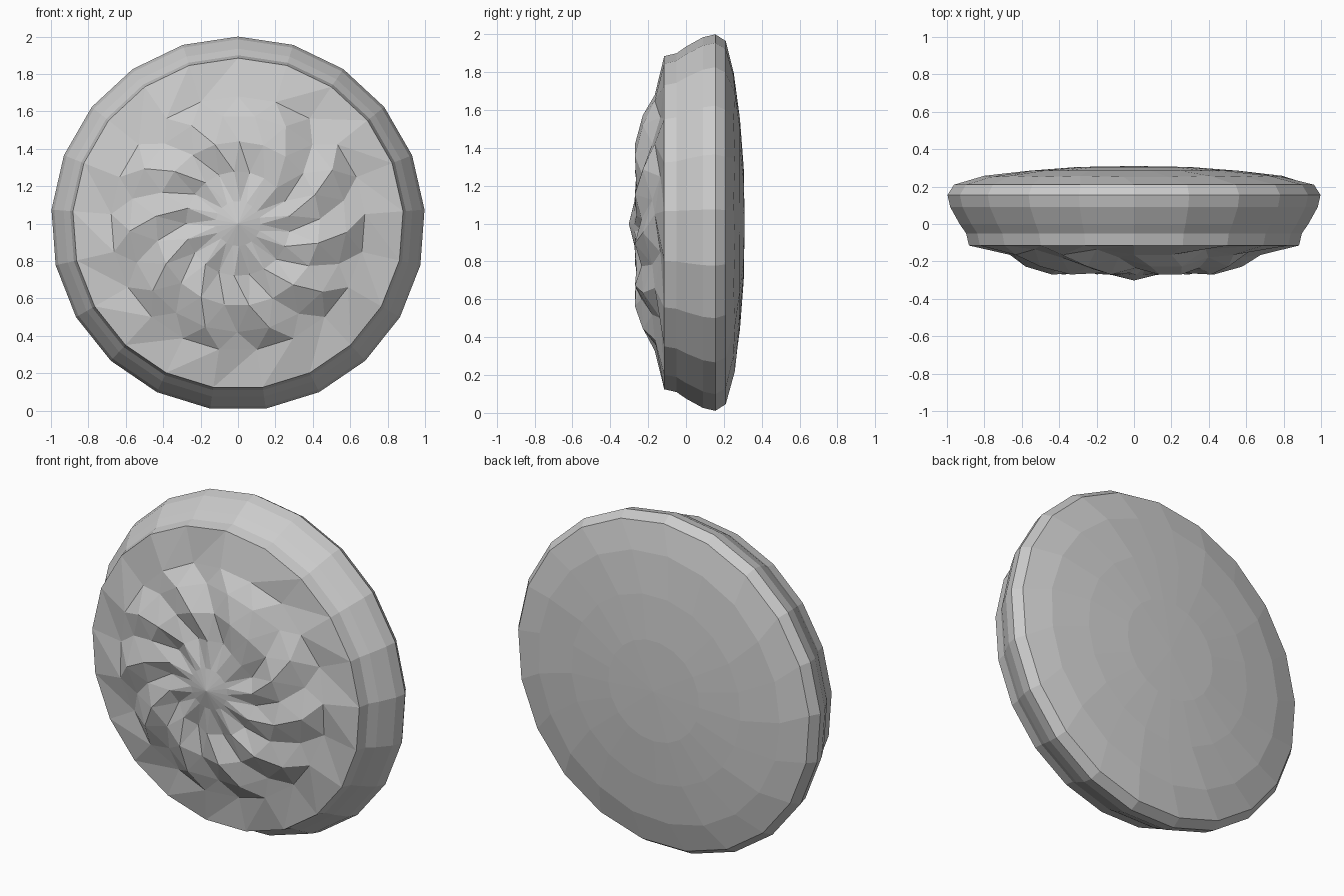
import bpy, bmesh, math

if "Cube" in bpy.data.objects:
    bpy.data.objects.remove(bpy.data.objects["Cube"])

N = 21  # sides of the disc

# rings front to back: radius, depth y, twist in degrees, valley depth
RINGS = [
    (0.12, -0.272, -40, 0.0),
    (0.28, -0.262, -30, 0.035),
    (0.44, -0.270, -18, 0.035),
    (0.58, -0.228, -9, 0.05),
    (0.68, -0.165, 0, 0.03),
    (0.885, -0.115, 0, 0.0),
    (0.90, -0.05, 0, 0.0),
    (0.935, 0.0, 0, 0.0),
    (0.985, 0.09, 0, 0.0),
    (1.0, 0.155, 0, 0.0),
    (0.965, 0.21, 0, 0.0),
    (0.80, 0.252, 4, 0.006),
    (0.56, 0.285, 8, 0.0),
    (0.30, 0.305, 8, 0.0),
]

bm = bmesh.new()
rings = []
for r, y, twist, dip in RINGS:
    ring = []
    for k in range(N):
        a = math.pi / 2 + 2 * math.pi * k / N + math.radians(twist)
        # every second spoke sinks to make the swirl
        d = dip if k % 2 else 0.0
        ring.append(bm.verts.new((r * math.cos(a), y + d, 1 + r * math.sin(a))))
    rings.append(ring)

# bands between rings, swirl quads split along the twist
for i in range(len(rings) - 1):
    a, b = rings[i], rings[i + 1]
    for k in range(N):
        j = (k + 1) % N
        if i < 5:
            bm.faces.new((a[k], a[j], b[k]))
            bm.faces.new((a[j], b[j], b[k]))
        else:
            bm.faces.new((a[k], a[j], b[j], b[k]))

# pointed front centre and nearly flat back centre
front = bm.verts.new((0, -0.302, 1))
back = bm.verts.new((0, 0.31, 1))
for k in range(N):
    j = (k + 1) % N
    bm.faces.new((front, rings[0][j], rings[0][k]))
    bm.faces.new((back, rings[-1][k], rings[-1][j]))

bmesh.ops.recalc_face_normals(bm, faces=bm.faces)
mesh = bpy.data.meshes.new("swirl_disc")
bm.to_mesh(mesh)
bm.free()
disc = bpy.data.objects.new("swirl_disc", mesh)
bpy.context.collection.objects.link(disc)
